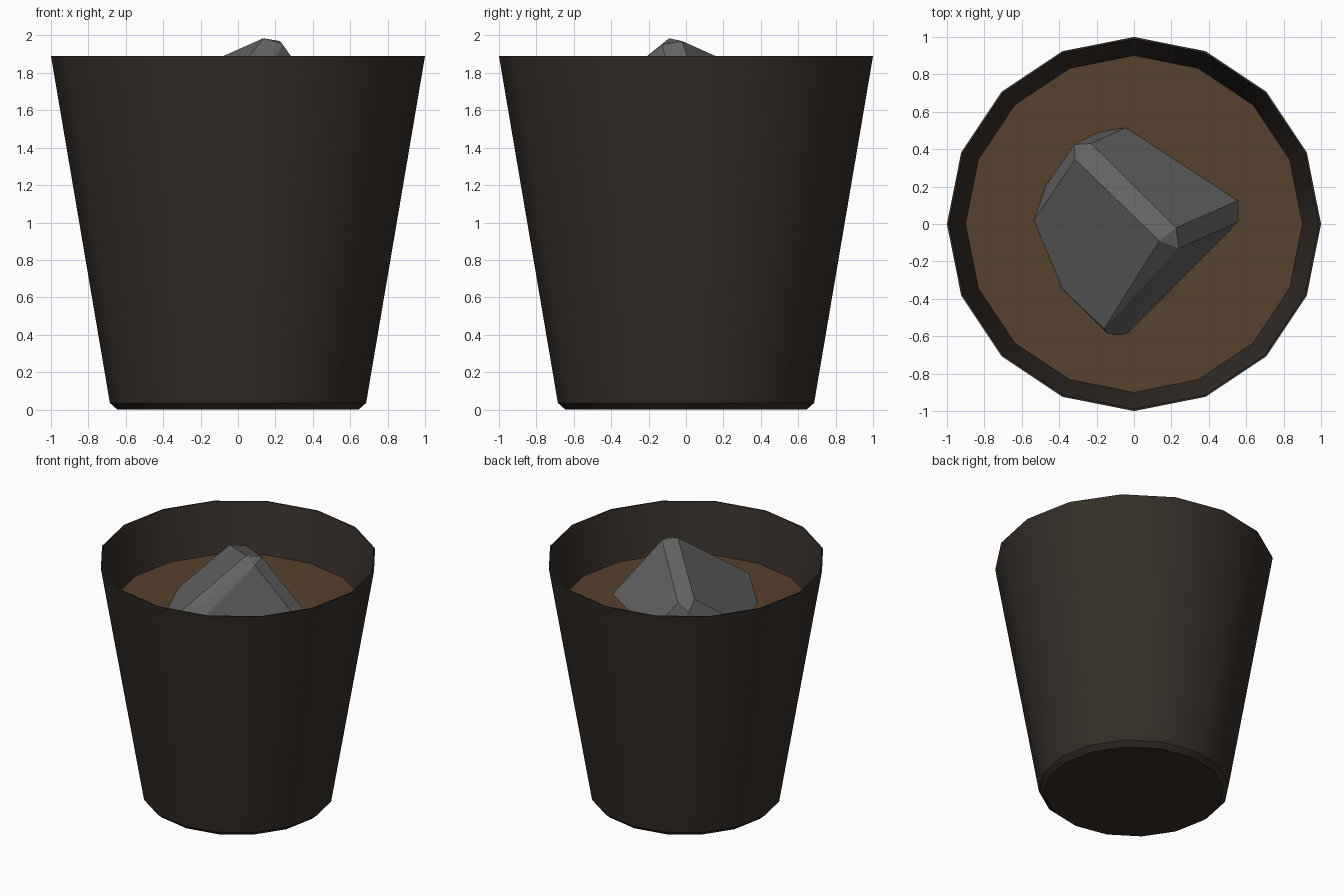
import bpy, bmesh, math

if "Cube" in bpy.data.objects:
    bpy.data.objects.remove(bpy.data.objects["Cube"])

SIDES = 16
SOIL_Z = 1.51

def material(name, rgb):
    m = bpy.data.materials.new(name)
    m.diffuse_color = (*rgb, 1)
    m.use_nodes = True
    m.node_tree.nodes["Principled BSDF"].inputs["Base Color"].default_value = m.diffuse_color
    return m

def make_object(name, bm, mat):
    bmesh.ops.recalc_face_normals(bm, faces=bm.faces)
    me = bpy.data.meshes.new(name)
    bm.to_mesh(me)
    bm.free()
    me.materials.append(mat)
    ob = bpy.data.objects.new(name, me)
    bpy.context.collection.objects.link(ob)
    return ob

def ring(bm, r, z):
    return [bm.verts.new((r * math.cos(i * math.tau / SIDES),
                          r * math.sin(i * math.tau / SIDES), z)) for i in range(SIDES)]

def lathe(name, profile, mat):
    """Revolve (radius, z) pairs and cap both ends."""
    bm = bmesh.new()
    rings = [ring(bm, r, z) for r, z in profile]
    for a, b in zip(rings, rings[1:]):
        for i in range(SIDES):
            j = (i + 1) % SIDES
            bm.faces.new((a[i], a[j], b[j], b[i]))
    bm.faces.new(rings[0])
    bm.faces.new(rings[-1])
    return make_object(name, bm, mat)

pot_mat = material("dark brown pot", (0.035, 0.027, 0.021))
soil_mat = material("brown soil", (0.095, 0.052, 0.026))
rock_mat = material("grey rock", (0.125, 0.125, 0.125))

# Tapered pot: bevelled foot, thin rim, inner wall down to below the soil
pot = lathe("pot", [(0.645, 0.0), (0.685, 0.035), (1.0, 1.89),
                    (0.99, 1.89), (0.898, SOIL_Z - 0.01)], pot_mat)
bpy.context.view_layer.objects.active = pot
pot.select_set(True)
bpy.ops.object.shade_smooth_by_angle(angle=math.radians(30))

# Soil disc
lathe("soil", [(0.89, SOIL_Z - 0.03), (0.902, SOIL_Z)], soil_mat)

# Rock: convex hull of its ridge corners and its footprint in the soil
crest = [(-.32, .425, 1.71), (-.23, .43, 1.767), (-.315, .345, 1.785),
         (.225, -.02, 1.97), (.135, -.09, 1.985), (.24, -.13, 1.95),
         (-.16, -.56, 1.605), (-.14, -.588, 1.57)]
foot = [(-.045, .515), (.555, .125), (.555, .01), (-.03, -.58), (-.075, -.592),
        (-.38, -.35), (-.535, .02), (-.47, .205), (-.32, .425), (-.19, .49)]
bm = bmesh.new()
for p in crest + [(x, y, SOIL_Z) for x, y in foot] + [(x * .97, y * .97, SOIL_Z - .08) for x, y in foot]:
    bm.verts.new(p)
bmesh.ops.convex_hull(bm, input=bm.verts)
bmesh.ops.dissolve_limit(bm, angle_limit=math.radians(6), verts=bm.verts, edges=bm.edges)
make_object("rock", bm, rock_mat)
